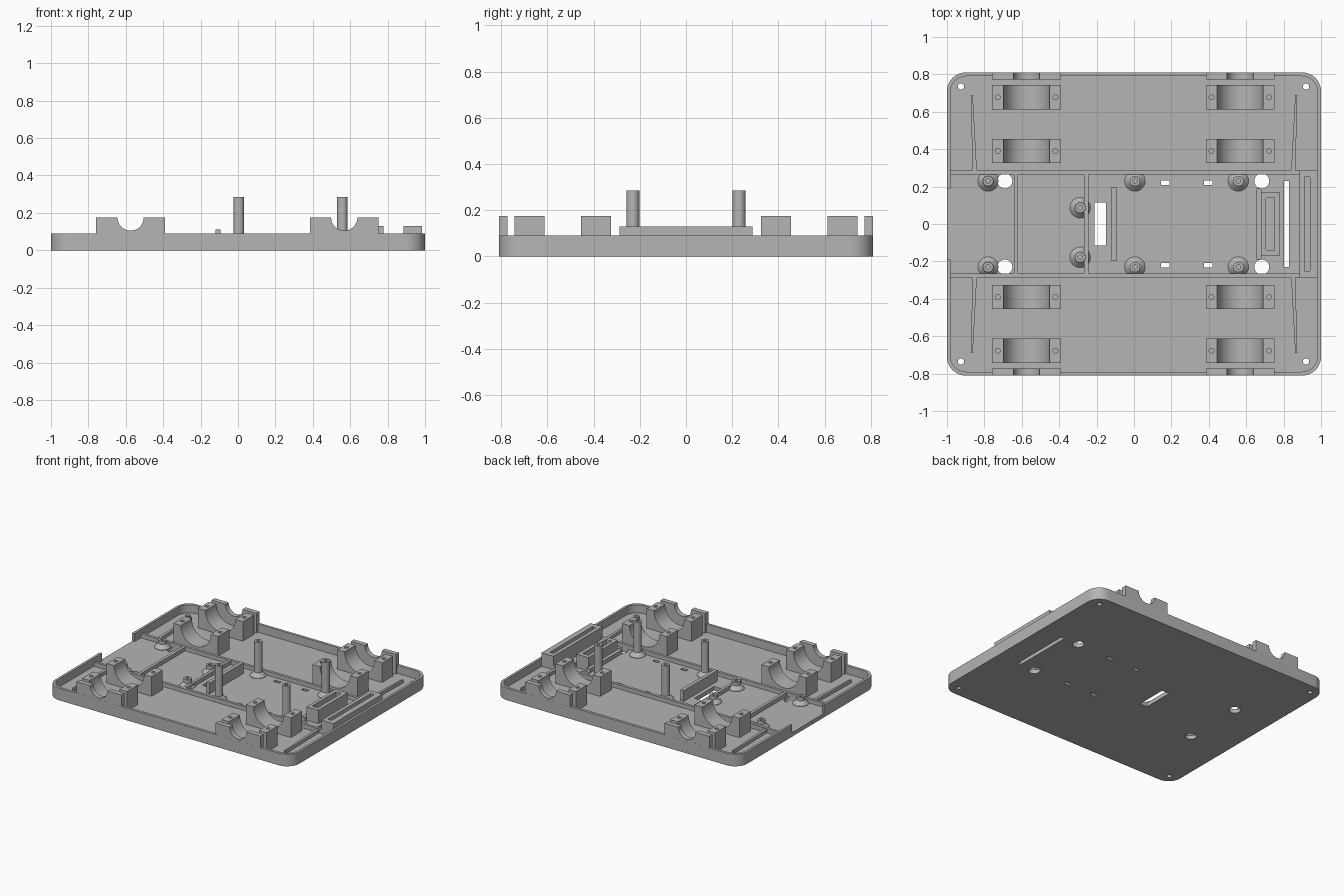
import bpy, bmesh, math
from mathutils import Vector

old = bpy.data.objects.get("Cube")
if old:
    bpy.data.objects.remove(old, do_unlink=True)

FLOOR, RIM, RIB = 0.03, 0.09, 0.06
SIDES = (-1, 1)

grey = bpy.data.materials.new("plain grey")
grey.use_nodes = True
grey.diffuse_color = (0.46, 0.46, 0.46, 1)
grey.node_tree.nodes["Principled BSDF"].inputs["Base Color"].default_value = (0.46, 0.46, 0.46, 1)


def finish(bm, name, cutters=()):
    """Turn a bmesh into an object, subtract cutters, shade it."""
    bmesh.ops.recalc_face_normals(bm, faces=bm.faces)
    mesh = bpy.data.meshes.new(name)
    bm.to_mesh(mesh)
    bm.free()
    mesh.materials.append(grey)
    ob = bpy.data.objects.new(name, mesh)
    bpy.context.collection.objects.link(ob)
    bpy.ops.object.select_all(action='DESELECT')
    ob.select_set(True)
    bpy.context.view_layer.objects.active = ob
    for cutter in cutters:
        mod = ob.modifiers.new("cut", 'BOOLEAN')
        mod.operation, mod.solver, mod.object = 'DIFFERENCE', 'EXACT', cutter
        bpy.ops.object.modifier_apply(modifier=mod.name)
        bpy.data.objects.remove(cutter, do_unlink=True)
    bpy.ops.object.shade_smooth_by_angle(angle=math.radians(30))
    return ob


def cutter(bm, name):
    ob = finish(bm, name)
    ob.hide_render = True
    return ob


def extrude(bm, points, direction):
    """Extrude a closed outline along a direction."""
    face = bm.faces.new([bm.verts.new(p) for p in points])
    new = bmesh.ops.extrude_face_region(bm, geom=[face], use_keep_orig=True)["geom"]
    verts = [g for g in new if isinstance(g, bmesh.types.BMVert)]
    bmesh.ops.translate(bm, vec=Vector(direction), verts=verts)


def box(bm, x0, x1, y0, y1, z0, z1):
    extrude(bm, [(x0, y0, z0), (x1, y0, z0), (x1, y1, z0), (x0, y1, z0)], (0, 0, z1 - z0))


def cylinder(bm, x, y, z0, z1, r, n=32):
    ring = [(x + r * math.cos(math.tau * i / n), y + r * math.sin(math.tau * i / n), z0) for i in range(n)]
    extrude(bm, ring, (0, 0, z1 - z0))


def rounded_slab(bm, hx, hy, r, z0, z1, n=10):
    outline = []
    for q, (sx, sy) in enumerate(((1, 1), (-1, 1), (-1, -1), (1, -1))):
        for i in range(n + 1):
            a = math.pi / 2 * (q + i / n)
            outline.append((sx * (hx - r) + r * math.cos(a), sy * (hy - r) + r * math.sin(a), z0))
    extrude(bm, outline, (0, 0, z1 - z0))


# Tray: rounded slab with a pocket, an open left rim and through holes
pocket = bmesh.new()
rounded_slab(pocket, 0.982, 0.79, 0.085, FLOOR, 0.2)
gap = bmesh.new()
box(gap, -1.1, -0.95, -0.19, 0.19, FLOOR, 0.2)
holes = bmesh.new()
for sy in SIDES:
    for x in (-0.925, 0.92):
        cylinder(holes, x, sy * 0.735, -0.1, 0.2, 0.017, 20)
    for x in (-0.69, 0.683):
        cylinder(holes, x, sy * 0.23, -0.1, 0.2, 0.04)
    for x in (0.167, 0.397):
        box(holes, x - 0.023, x + 0.023, sy * 0.22 - 0.012, sy * 0.22 + 0.012, -0.1, 0.2)
box(holes, -0.21, -0.15, -0.115, 0.115, -0.1, 0.2)
box(holes, 0.803, 0.83, -0.23, 0.23, -0.1, 0.2)
bm = bmesh.new()
rounded_slab(bm, 1, 0.81, 0.1, 0, RIM)
finish(bm, "tray", [cutter(pocket, "pocket_cutter"), cutter(gap, "gap_cutter"), cutter(holes, "hole_cutter")])

# Low dividing ribs on the floor
for sy in SIDES:
    bm = bmesh.new()
    box(bm, -0.985, 0.89, sy * 0.275 - 0.01, sy * 0.275 + 0.01, FLOOR - 0.005, RIB)
    finish(bm, "long_rib")
for x in (-0.63, -0.255):
    bm = bmesh.new()
    box(bm, x - 0.011, x + 0.011, -0.27, 0.27, FLOOR - 0.005, RIB - 0.001)
    finish(bm, "cross_rib")

# Tapered ribs beside the corners
for sx in SIDES:
    for sy in SIDES:
        bm = bmesh.new()
        outline = [(0.862, 0.69), (0.873, 0.69), (0.863, 0.28), (0.84, 0.28)]
        extrude(bm, [(sx * x, sy * y, FLOOR - 0.005) for x, y in outline], (0, 0, RIB - FLOOR))
        finish(bm, "tapered_rib")


# Saddle blocks: half-round cradles with blind screw holes
def saddle(name, x, y0, y1, r, z0, screws):
    top, half = 0.175, 0.184
    profile = [(x - half, z0), (x + half, z0), (x + half, top)]
    profile += [(x + r * math.cos(a), top - r * math.sin(a)) for a in (math.pi * i / 24 for i in range(25))]
    profile.append((x - half, top))
    bm = bmesh.new()
    extrude(bm, [(px, y0, pz) for px, pz in profile], (0, y1 - y0, 0))
    cuts = []
    if screws:
        drill = bmesh.new()
        for s in SIDES:
            cylinder(drill, x + s * 0.154, (y0 + y1) / 2, 0.1, 0.2, 0.013, 16)
        cuts.append(cutter(drill, "screw_cutter"))
    finish(bm, name, cuts)


for x in (-0.574, 0.568):
    for sy in SIDES:
        for near, far in ((0.325, 0.455), (0.613, 0.742)):
            saddle("motor_saddle", x, sy * near, sy * far, 0.123, FLOOR - 0.005, True)
        saddle("axle_saddle", x, sy * 0.773, sy * 0.8095, 0.07, FLOOR - 0.005, False)


# Standoffs: turned posts with flared feet and a bore
def standoff(name, x, y, top):
    foot = 0.055
    profile = [(0, FLOOR - 0.005), (foot, FLOOR - 0.005), (foot, FLOOR + 0.003), (0.028, RIB),
               (0.028, top), (0.012, top), (0.012, top - 0.04), (0, top - 0.04)]
    bm = bmesh.new()
    verts = [bm.verts.new((x + r, y, z)) for r, z in profile]
    edges = [bm.edges.new(pair) for pair in zip(verts, verts[1:])]
    bmesh.ops.spin(bm, geom=verts + edges, cent=(x, y, 0), axis=(0, 0, 1), angle=math.tau, steps=32)
    bmesh.ops.remove_doubles(bm, verts=bm.verts, dist=0.0005)
    finish(bm, name)


for sy in SIDES:
    for x in (0.005, 0.558):
        standoff("tall_standoff", x, sy * 0.23, 0.285)
    standoff("short_standoff", -0.78, sy * 0.23, 0.086)
for y in (0.087, -0.178):
    standoff("short_standoff", -0.288, y, 0.086)

# Upright plate beside the floor window
bm = bmesh.new()
box(bm, -0.12, -0.093, -0.198, 0.198, FLOOR - 0.005, 0.11)
finish(bm, "upright_plate")


# Slotted holders at the right-hand end
def slotted_holder(name, x0, x1, hy, sx0, sx1, slot_hy):
    slot = bmesh.new()
    box(slot, sx0, sx1, -slot_hy, slot_hy, FLOOR + 0.005, 0.2)
    bm = bmesh.new()
    box(bm, x0, x1, -hy, hy, FLOOR - 0.005, 0.13)
    finish(bm, name, [cutter(slot, "slot_cutter")])


slotted_holder("end_holder", 0.885, 0.983, 0.287, 0.912, 0.942, 0.25)
slotted_holder("inner_holder", 0.68, 0.778, 0.17, 0.705, 0.75, 0.138)
bm = bmesh.new()
box(bm, 0.655, 0.682, -0.19, 0.19, FLOOR - 0.005, RIB)
finish(bm, "holder_ledge")
